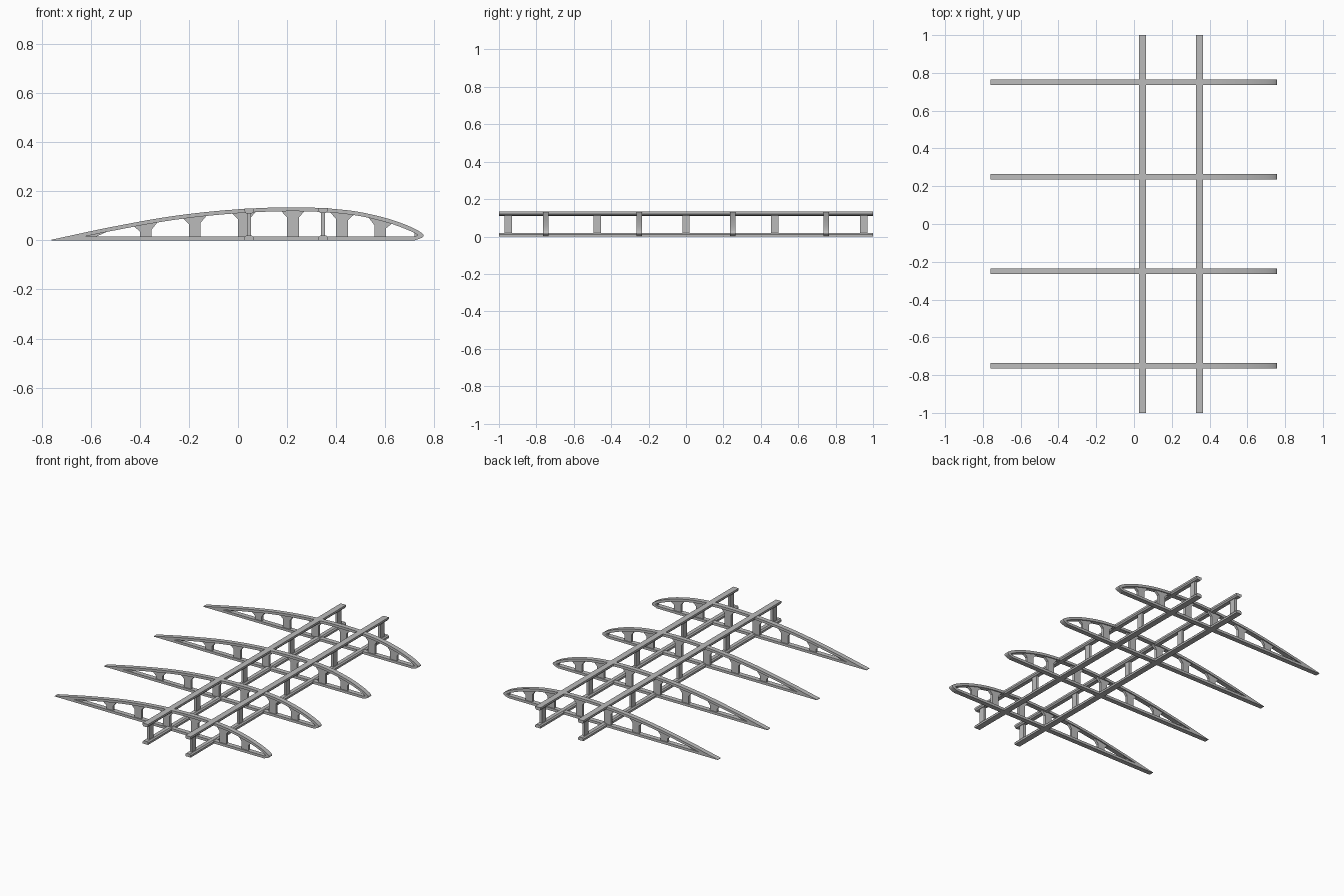
import bpy, bmesh
from mathutils import Vector

old = bpy.data.objects.get("Cube")
if old:
    bpy.data.objects.remove(old, do_unlink=True)

mat = bpy.data.materials.new("plain grey")
mat.use_nodes = True
GREY = (0.5, 0.5, 0.5, 1)
mat.diffuse_color = GREY
mat.node_tree.nodes["Principled BSDF"].inputs["Base Color"].default_value = GREY

CAP = 0.016        # thickness of the rib cap strip
RIB_WIDTH = 0.03
WEB_WIDTH = 0.016

# Upper contour of the airfoil, tail to nose and under
CONTOUR = [Vector(p) for p in (
    (-0.76, 0.003), (-0.525, 0.053), (-0.26, 0.1), (0, 0.127), (0.25, 0.135),
    (0.455, 0.122), (0.6, 0.092), (0.7, 0.057), (0.752, 0.028), (0.755, 0.015), (0.72, 0))]


def smooth_path(pts, steps=5):
    """Catmull-Rom samples with tangents limited to the local spacing."""
    out = []
    for i in range(len(pts) - 1):
        a, b = pts[i], pts[i + 1]
        span = (b - a).length
        t0 = (b - pts[max(i - 1, 0)]).normalized() * span
        t1 = (pts[min(i + 2, len(pts) - 1)] - a).normalized() * span
        for k in range(steps):
            t = k / steps
            out.append(a * (2*t**3 - 3*t*t + 1) + t0 * (t**3 - 2*t*t + t)
                       + b * (3*t*t - 2*t**3) + t1 * (t**3 - t*t))
    return out + [pts[-1]]


PATH = smooth_path(CONTOUR)


def top_z(x):
    """Height of the upper surface at x."""
    for a, b in zip(PATH, PATH[1:]):
        if a.x <= x <= b.x:
            return a.y + (b.y - a.y) * (x - a.x) / (b.x - a.x)
    return 0


def prism(bm, loop, y0, y1):
    """Extrude an x-z outline from y0 to y1."""
    face = bm.faces.new([bm.verts.new((x, y0, z)) for x, z in loop])
    ext = bmesh.ops.extrude_face_region(bm, geom=[face])
    moved = [v for v in ext["geom"] if isinstance(v, bmesh.types.BMVert)]
    bmesh.ops.translate(bm, verts=moved, vec=(0, y1 - y0, 0))


def finish(bm, name):
    bmesh.ops.recalc_face_normals(bm, faces=bm.faces[:])
    mesh = bpy.data.meshes.new(name)
    bm.to_mesh(mesh)
    bm.free()
    mesh.materials.append(mat)
    obj = bpy.data.objects.new(name, mesh)
    bpy.context.collection.objects.link(obj)
    return obj


def cap_outline():
    """Closed outline of the strip that bends over the top and round the nose."""
    inner = []
    for i, p in enumerate(PATH):
        d = (PATH[min(i + 1, len(PATH) - 1)] - PATH[max(i - 1, 0)]).normalized()
        q = p + Vector((d.y, -d.x)) * CAP
        inner.append((q.x, max(q.y, 0)) if p.x < 0.5 else (min(q.x, 0.738), max(q.y, 0.006)))
    # drop the flattened points at the tail and the crowded ones inside the nose
    inner = [q for q in inner if q[1] > 0]
    upper = [q for q, p in zip(inner, inner[1:]) if p[0] > q[0] + 0.003]
    return [tuple(p) for p in PATH] + [(0.72, CAP)] + upper[::-1] + [(-0.69, 0), (-0.76, 0)]


def web_outline(a, b):
    """Upright between two lightening holes, flared where it meets the cap."""
    flare = 0.026
    under = lambda x: max(top_z(x) - CAP * 0.8, 0.01)
    return [(a, 0.008), (a, under(a) - 0.028), (a - flare, under(a - flare)),
            (a, under(a)), (b, under(b)), (b + flare, under(b + flare)),
            (b, under(b) - 0.028), (b, 0.008)]


def build_rib(y):
    # Cap strips
    bm = bmesh.new()
    prism(bm, cap_outline(), y - RIB_WIDTH / 2, y + RIB_WIDTH / 2)
    prism(bm, [(-0.755, 0), (0.722, 0), (0.722, CAP), (-0.7, CAP)],
          y - RIB_WIDTH / 2, y + RIB_WIDTH / 2)
    cap = finish(bm, "rib_cap")
    bpy.ops.object.select_all(action="DESELECT")
    cap.select_set(True)
    bpy.context.view_layer.objects.active = cap
    bpy.ops.object.shade_smooth_by_angle()

    # Recessed web with its uprights, tail wedge and nose filler
    bm = bmesh.new()
    y0, y1 = y - WEB_WIDTH / 2, y + WEB_WIDTH / 2
    for a in (-0.4, -0.2, 0, 0.2, 0.4, 0.556):
        prism(bm, web_outline(a, a + 0.048), y0, y1)
    prism(bm, [(-0.7, 0.008), (-0.577, 0.008), (-0.577, 0.016), (-0.52, 0.042)], y0, y1)
    prism(bm, [(0.72, 0.008), (0.745, 0.02), (0.7, 0.052), (0.665, 0.062),
               (0.685, 0.062), (0.72, 0.034)], y0, y1)
    finish(bm, "rib_web")


def build_spar(x, top):
    # Long flanges with chamfered inner edges
    half, neck, deep, edge = 0.019, 0.012, 0.02, 0.012
    for name, base, sign in (("spar_lower_flange", 0, 1), ("spar_upper_flange", top, -1)):
        bm = bmesh.new()
        prism(bm, [(x + px, base + sign * pz) for px, pz in (
            (-half, 0), (half, 0), (half, edge), (neck, deep), (-neck, deep), (-half, edge))], -1, 1)
        finish(bm, name)
    # Upright struts between the flanges
    bm = bmesh.new()
    for i in range(-2, 3):
        y = i * 0.475
        prism(bm, [(x - 0.008, 0.015), (x + 0.008, 0.015),
                   (x + 0.008, top - 0.015), (x - 0.008, top - 0.015)], y - 0.02, y + 0.02)
    finish(bm, "spar_struts")


for i in range(4):
    build_rib(-0.75 + 0.5 * i)
for x in (0.045, 0.347):
    build_spar(x, top_z(x) + 0.001)
